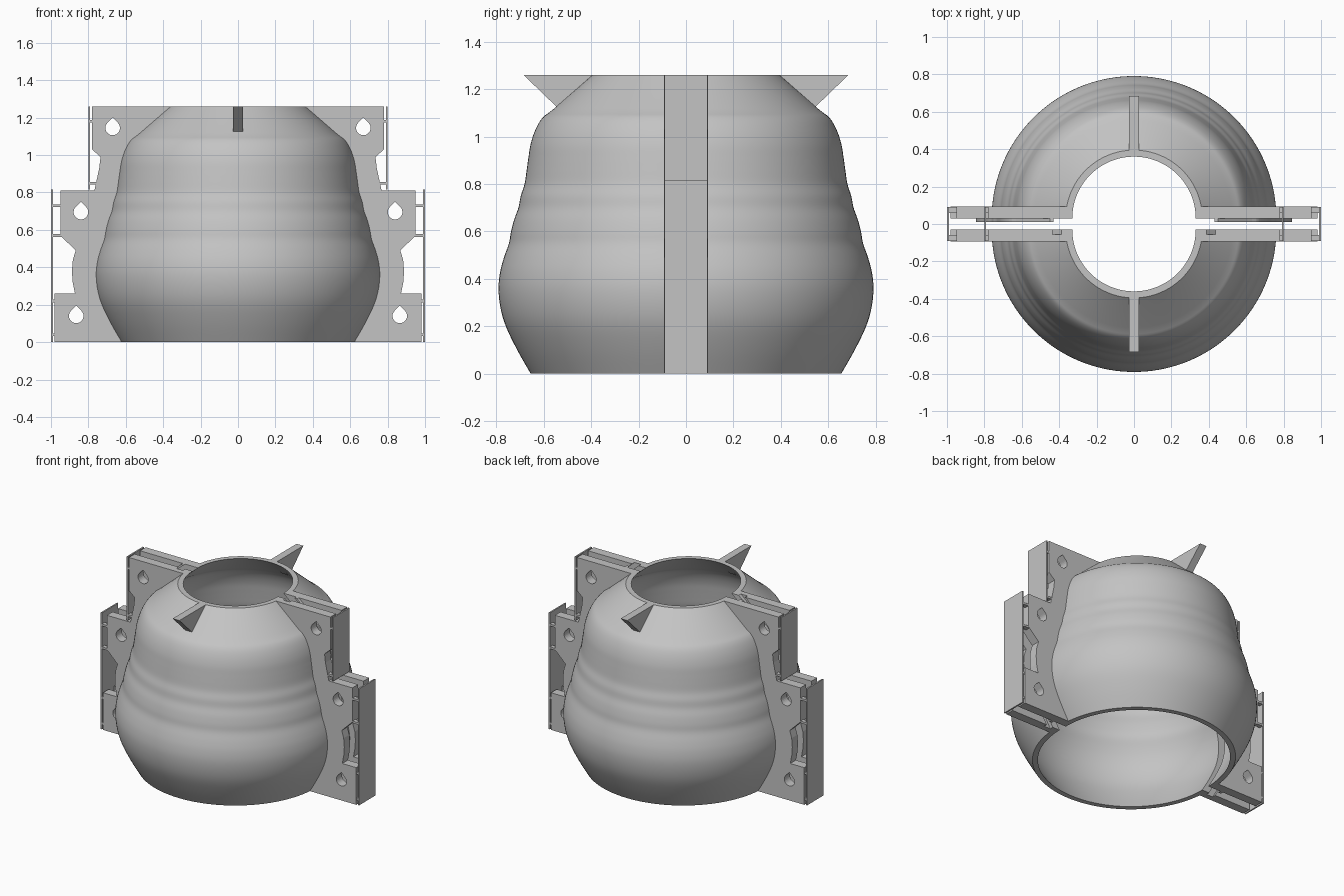
import bpy, bmesh, math
from mathutils import Vector

cube = bpy.data.objects.get("Cube")
if cube:
    bpy.data.objects.remove(cube, do_unlink=True)

grey = bpy.data.materials.new("light grey")
grey.use_nodes = True
grey.diffuse_color = (0.55, 0.55, 0.55, 1)
grey.node_tree.nodes["Principled BSDF"].inputs["Base Color"].default_value = (0.55, 0.55, 0.55, 1)

GAP = 0.03      # half the gap between the two mould halves
FACE = 0.093    # outer face of the flanges
WALL = 0.035    # shell thickness
TOP = 1.26

# Outer shell profile: radius, height
PROFILE = [(0.625, 0), (0.682, 0.1), (0.73, 0.2), (0.753, 0.28), (0.761, 0.36),
           (0.754, 0.43), (0.738, 0.49), (0.717, 0.55), (0.708, 0.6), (0.695, 0.65),
           (0.677, 0.7), (0.667, 0.75), (0.651, 0.8), (0.642, 0.86), (0.635, 0.91),
           (0.625, 0.97), (0.605, 1.03), (0.575, 1.08), (0.525, 1.12), (0.365, TOP)]


def smooth(points, steps=4):
    """Catmull-Rom curve through the points."""
    p = [Vector(q) for q in points]
    out = []
    for i in range(len(p) - 1):
        a, b, c, d = p[max(i - 1, 0)], p[i], p[i + 1], p[min(i + 2, len(p) - 1)]
        if i == len(p) - 2:        # straight neck
            out.append(b)
            continue
        for k in range(steps):
            t = k / steps
            out.append(0.5 * (2 * b + (c - a) * t + (2 * a - 5 * b + 4 * c - d) * t * t
                              + (3 * b - a - 3 * c + d) * t ** 3))
    return out + [p[-1]]


CURVE = smooth(PROFILE)


def offset(distance):
    return [(r + distance, z) for r, z in CURVE]


def finish(name, bm):
    bmesh.ops.recalc_face_normals(bm, faces=bm.faces)
    mesh = bpy.data.meshes.new(name)
    bm.to_mesh(mesh)
    bm.free()
    mesh.materials.append(grey)
    obj = bpy.data.objects.new(name, mesh)
    bpy.context.collection.objects.link(obj)
    return obj


def prism(name, outline, y0, y1):
    """Extrude an x-z outline from y0 to y1."""
    bm = bmesh.new()
    face = bm.faces.new([bm.verts.new((x, y0, z)) for x, z in outline])
    new = bmesh.ops.extrude_face_region(bm, geom=[face])["geom"]
    bmesh.ops.translate(bm, vec=(0, y1 - y0, 0),
                        verts=[v for v in new if isinstance(v, bmesh.types.BMVert)])
    return finish(name, bm)


def box(name, x0, x1, y0, y1, z0, z1):
    return prism(name, [(x0, z0), (x1, z0), (x1, z1), (x0, z1)], y0, y1)


def cut(obj, cutters):
    """Subtract the cutters, bake the result and remove them."""
    for c in cutters:
        mod = obj.modifiers.new("cut", 'BOOLEAN')
        mod.operation = 'DIFFERENCE'
        mod.solver = 'EXACT'
        mod.object = c
        c.hide_render = True
    bpy.context.view_layer.update()
    deps = bpy.context.evaluated_depsgraph_get()
    mesh = bpy.data.meshes.new_from_object(obj.evaluated_get(deps))
    obj.modifiers.clear()
    obj.data = mesh
    for c in cutters:
        bpy.data.objects.remove(c, do_unlink=True)


def half_shell(name, sy, segments=72):
    bm = bmesh.new()
    section = offset(0) + [(r - WALL, z) for r, z in reversed(CURVE)]
    rings = []
    for i in range(segments + 1):
        a = math.pi * i / segments
        rings.append([bm.verts.new((r * math.cos(a), sy * (GAP + r * math.sin(a)), z))
                      for r, z in section])
    n = len(section)
    for a, b in zip(rings, rings[1:]):
        for j in range(n):
            k = (j + 1) % n
            bm.faces.new((a[j], a[k], b[k], b[j]))
    bm.faces.new(rings[0])
    bm.faces.new(rings[-1])
    obj = finish(name, bm)
    obj.data.polygons.foreach_set("use_smooth", [True] * len(obj.data.polygons))
    obj.data.set_sharp_from_angle(angle=math.radians(30))


def teardrop(x, z, r=0.039):
    arc = [math.radians(135 + 270 * i / 20) for i in range(21)]
    return [(x + r * math.cos(a), z + r * math.sin(a)) for a in arc] + [(x, z + r * 1.41)]


# Stepped outer edge of a flange, top to bottom
EDGE = [(0.78, TOP), (0.78, 1.03), (0.735, 0.99), (0.742, 0.93), (0.755, 0.87), (0.768, 0.81),
        (0.95, 0.81), (0.95, 0.57), (0.868, 0.49), (0.883, 0.44), (0.888, 0.38),
        (0.884, 0.32), (0.872, 0.26), (0.98, 0.26), (0.98, 0)]
HOLES = [(0.67, 1.145), (0.84, 0.695), (0.865, 0.14)]


def rib_outline(sx, lo, hi, extra=0.0):
    inner, outer = offset(lo), offset(hi)
    pts = inner + outer[::-1]
    if extra:      # run past both ends so the groove stays open
        pts = [(inner[0][0], -extra)] + inner + [(inner[-1][0], TOP + extra),
               (outer[-1][0], TOP + extra)] + outer[::-1] + [(outer[0][0], -extra)]
    return [(sx * x, z) for x, z in pts]


for side, sx in (("left", 1), ("right", -1)):
    for half, sy in (("front", -1), ("back", 1)):
        # Flange with bolt holes
        outline = [(sx * x, z) for x, z in offset(-WALL * 0.8) + EDGE]
        flange = prism(f"{half}_{side}_flange", outline, sy * GAP, sy * FACE)
        cutters = [prism("hole_cutter", teardrop(sx * x, z), -0.2, 0.2) for x, z in HOLES]
        if half == "front":
            cutters.append(prism("groove_cutter", rib_outline(sx, 0.022, 0.072, 0.05),
                                 -0.055, 0))
        cut(flange, cutters)
        # Thin ties from flange to clip wall
        for i, (x0, x1, z) in enumerate([(0.94, 0.992, 0.73), (0.94, 0.992, 0.57),
                                         (0.97, 0.992, 0.04), (0.97, 0.992, 0.22),
                                         (0.75, 0.792, 0.85), (0.77, 0.792, 1.18)]):
            box(f"{half}_{side}_tie_{i + 1}", sx * x0, sx * x1,
                sy * 0.06, sy * 0.09, z - 0.007, z + 0.007)
    # Sealing rib on the back half
    prism(f"{side}_sealing_rib", rib_outline(sx, 0.065, 0.085), 0.01, GAP + 0.005)
    # Thin clip walls that bridge both halves
    box(f"{side}_lower_clip_wall", sx * 0.99, sx * 1.0, -0.09, 0.09, 0, 0.815)
    box(f"{side}_upper_clip_wall", sx * 0.79, sx * 0.8, -0.09, 0.09, 0.815, TOP)

for half, sy in (("front", -1), ("back", 1)):
    half_shell(f"{half}_shell", sy)
    # Triangular pull tab at the neck
    bm = bmesh.new()
    tri = [(0.375, TOP), (0.685, TOP), (0.54, 1.12), (0.515, 1.12)]
    a, b = [[bm.verts.new((x, sy * y, z)) for y, z in tri] for x in (-0.026, 0.026)]
    bm.faces.new(a)
    bm.faces.new(b)
    for j in range(len(tri)):
        k = (j + 1) % len(tri)
        bm.faces.new((a[j], a[k], b[k], b[j]))
    finish(f"{half}_pull_tab", bm)
